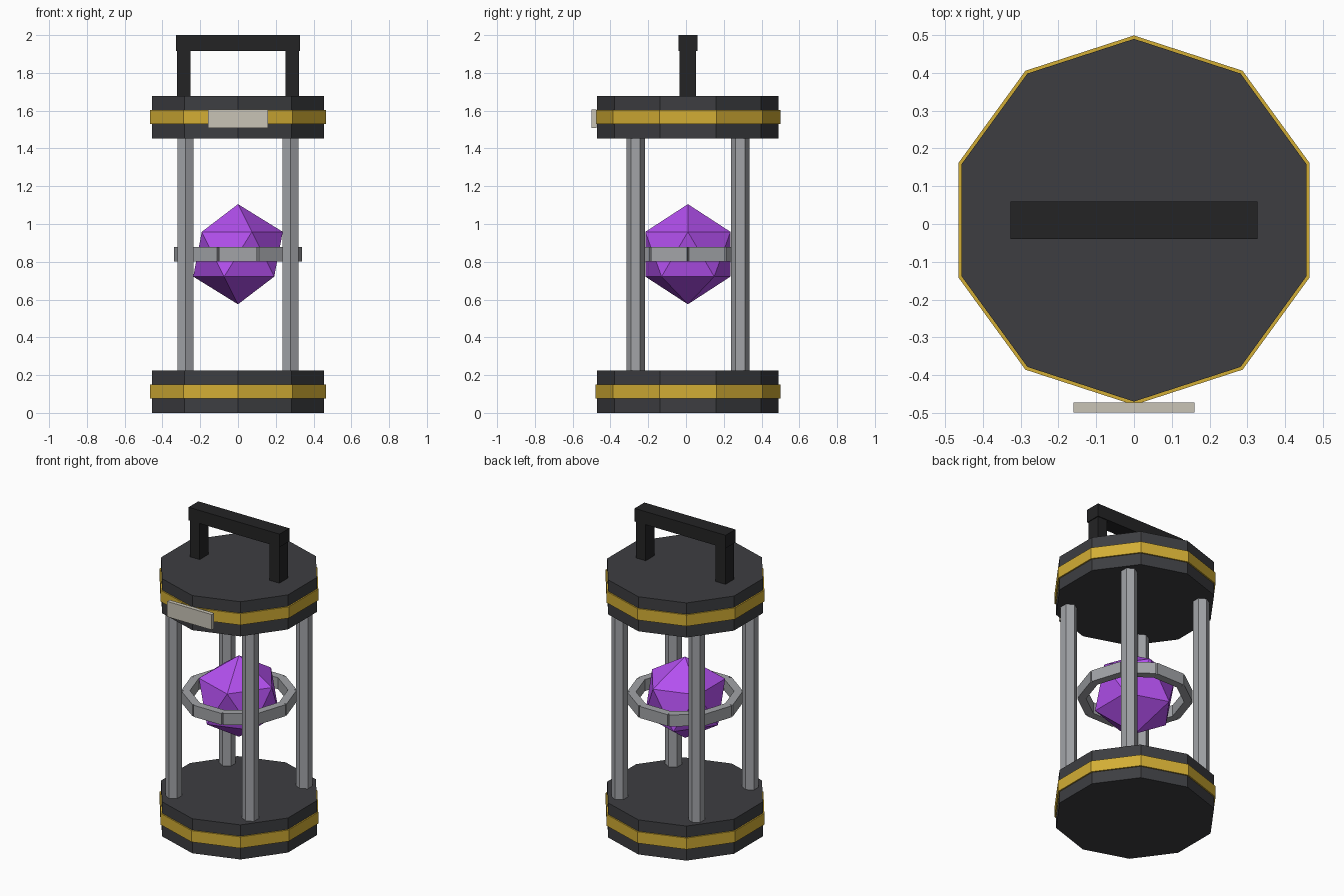
import bpy
from math import radians, sin, cos

if "Cube" in bpy.data.objects:
    bpy.data.objects.remove(bpy.data.objects["Cube"])

CY = 0.01  # lantern axis sits slightly behind centre because of the front plate


def material(name, rgb):
    m = bpy.data.materials.new(name)
    m.diffuse_color = (*rgb, 1)
    m.use_nodes = True
    m.node_tree.nodes["Principled BSDF"].inputs["Base Color"].default_value = m.diffuse_color
    return m


DARK = material("dark_metal", (0.047, 0.048, 0.053))
BLACK = material("black_grip", (0.017, 0.017, 0.018))
GOLD = material("gold", (0.65, 0.42, 0.035))
STEEL = material("steel", (0.36, 0.37, 0.39))
PURPLE = material("purple_crystal", (0.45, 0.08, 0.86))
PLATE = material("pale_plate", (0.58, 0.55, 0.47))


def finish(name, mat):
    ob = bpy.context.object
    ob.name = name
    ob.data.materials.append(mat)
    return ob


def prism(name, sides, r, x, y, z0, z1, mat):
    """Upright prism with a corner pointing to +y."""
    bpy.ops.mesh.primitive_cylinder_add(vertices=sides, radius=r, depth=z1 - z0,
                                        location=(x, y, (z0 + z1) / 2))
    return finish(name, mat)


def box(name, size, loc, mat, turn=0):
    bpy.ops.mesh.primitive_cube_add(size=1, location=loc, rotation=(0, 0, turn))
    bpy.context.object.scale = size
    return finish(name, mat)


# Ten-sided end caps with gold bands
for label, z in (("base", 0.0), ("top", 1.452)):
    prism(label + "_cap", 10, 0.48, 0, CY, z, z + 0.225, DARK)
    prism(label + "_band", 10, 0.489, 0, CY, z + 0.077, z + 0.151, GOLD)

# Four hexagonal rods
for sx in (-1, 1):
    for sy in (-1, 1):
        prism("rod", 6, 0.049, sx * 0.277, CY + sy * 0.277, 0.2, 1.475, STEEL)

# Crystal
bpy.ops.mesh.primitive_ico_sphere_add(subdivisions=1, radius=0.265, location=(0, CY, 0.84))
finish("crystal", PURPLE)

# Ring of ten straight segments around the crystal
for i in range(10):
    a = radians(18 + 36 * i)
    box("ring_segment", (0.05, 0.2, 0.075), (0.3 * cos(a), CY + 0.3 * sin(a), 0.84), STEEL, a)

# Carrying handle
for s in (-1, 1):
    box("handle_post", (0.07, 0.088, 0.3), (s * 0.287, CY, 1.80), BLACK)
box("handle_bar", (0.655, 0.1, 0.085), (0, CY, 1.9575), BLACK)

# Blank plate on the front of the top cap
box("front_plate", (0.32, 0.026, 0.1), (0, -0.486, 1.557), PLATE)
